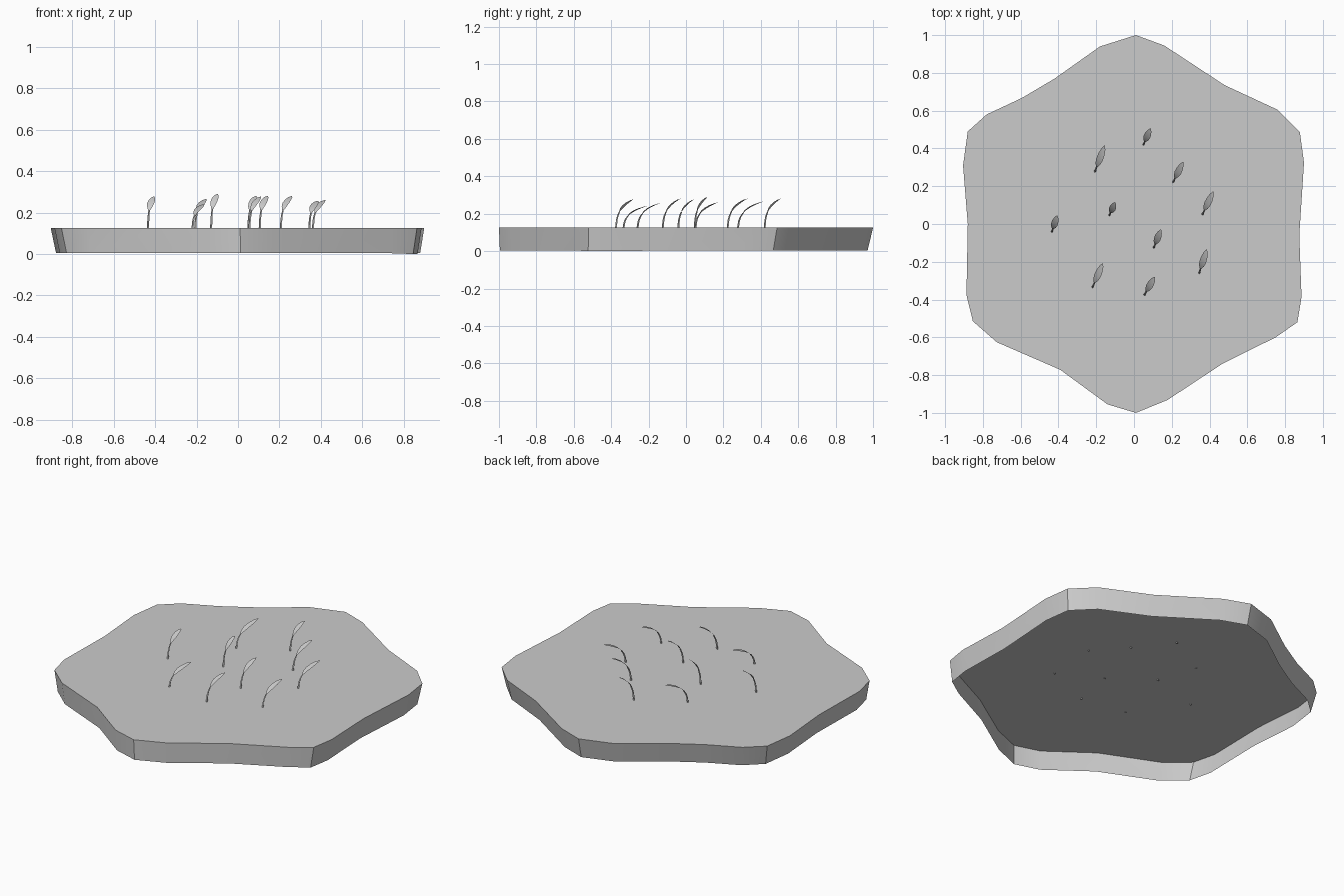
import bpy, bmesh, math
from mathutils import Vector

if "Cube" in bpy.data.objects:
    bpy.data.objects.remove(bpy.data.objects["Cube"])

TOP, BOTTOM = 0.125, 0.004


def make_object(name, bm, angle=25):
    mesh = bpy.data.meshes.new(name)
    bm.to_mesh(mesh)
    bm.free()
    obj = bpy.data.objects.new(name, mesh)
    bpy.context.collection.objects.link(obj)
    bpy.context.view_layer.objects.active = obj
    bpy.ops.object.select_all(action='DESELECT')
    obj.select_set(True)
    bpy.ops.object.shade_smooth_by_angle(angle=math.radians(angle))
    return obj


# Ground slab: irregular hexagonal top with a tapered skirt, open underneath
outline = [
    (0.01, 1.0), (0.16, 0.945), (0.48, 0.735), (0.76, 0.605), (0.878, 0.487),
    (0.9, 0.325), (0.875, -0.06), (0.887, -0.386), (0.865, -0.52), (0.75, -0.6),
    (0.468, -0.74), (0.177, -0.932), (0.01, -1.0), (-0.14, -0.955), (-0.39, -0.772),
    (-0.726, -0.626), (-0.853, -0.515), (-0.887, -0.376), (-0.88, 0.0), (-0.905, 0.31),
    (-0.88, 0.49), (-0.78, 0.58), (-0.594, 0.667), (-0.42, 0.77), (-0.18, 0.94),
]
bm = bmesh.new()
top = [bm.verts.new((x, y, TOP)) for x, y in outline]
low = [bm.verts.new((x * 0.975 + 0.003, y * 0.983 - 0.012, BOTTOM)) for x, y in outline]
top_face = bm.faces.new(top[::-1])
for i in range(len(top)):
    j = (i + 1) % len(top)
    bm.faces.new((top[i], top[j], low[j], low[i]))
bm.normal_update()
# low point of the skirt rests on the ground
low[8].co.z = low[7].co.z = 0.0
make_object("ground_slab", bm)

# Blade profile: (lean fraction, height fraction)
stem_path = [(0, -0.04), (0.05, 0.27), (0.11, 0.42), (0.2, 0.56)]
leaf_path = [(0.2, 0.56, 0.005), (0.3, 0.66, 0.013), (0.46, 0.77, 0.018),
             (0.66, 0.87, 0.017), (0.86, 0.955, 0.011), (1.0, 1.0, 0.002)]


def grass_blade(name, root, tip):
    base = Vector((root[0], root[1], TOP))
    lean = Vector((tip[0] - root[0], tip[1] - root[1], 0))
    rise = Vector((0, 0, tip[2] - TOP))
    forward = lean.normalized()
    side = Vector((forward.y, -forward.x, 0))
    bm = bmesh.new()
    # thin four-sided stem
    rings = []
    for k, (h, v) in enumerate(stem_path):
        c = base + lean * h + rise * v
        r = 0.0055 - 0.0005 * k
        rings.append([bm.verts.new(c + d * r) for d in (side, forward, -side, -forward)])
    for a, b in zip(rings, rings[1:]):
        for i in range(4):
            j = (i + 1) % 4
            bm.faces.new((a[i], a[j], b[j], b[i]))
    bm.faces.new(rings[0][::-1])
    # flat arching leaf with a slight centre crease
    rows = []
    for h, v, w in leaf_path:
        c = base + lean * h + rise * v
        up = Vector((0, 0, w * 0.15))
        rows.append([bm.verts.new(p) for p in (c - side * w + up, c, c + side * w + up)])
    for a, b in zip(rows, rows[1:]):
        for i in range(2):
            bm.faces.new((a[i], a[i + 1], b[i + 1], b[i]))
    make_object(name, bm, 40)


blades = [
    ((-0.207, 0.277), (-0.155, 0.415, 0.265)),
    ((0.05, 0.42), (0.087, 0.505, 0.28)),
    ((0.207, 0.222), (0.26, 0.328, 0.28)),
    ((0.362, 0.05), (0.42, 0.172, 0.26)),
    ((-0.435, -0.042), (-0.407, 0.045, 0.277)),
    ((-0.13, 0.046), (-0.1, 0.115, 0.29)),
    ((0.105, -0.125), (0.142, -0.03, 0.28)),
    ((0.345, -0.26), (0.385, -0.135, 0.257)),
    ((-0.22, -0.335), (-0.165, -0.208, 0.24)),
    ((0.055, -0.375), (0.11, -0.28, 0.277)),
]
for n, (root, tip) in enumerate(blades, 1):
    grass_blade(f"grass_blade_{n}", root, tip)
